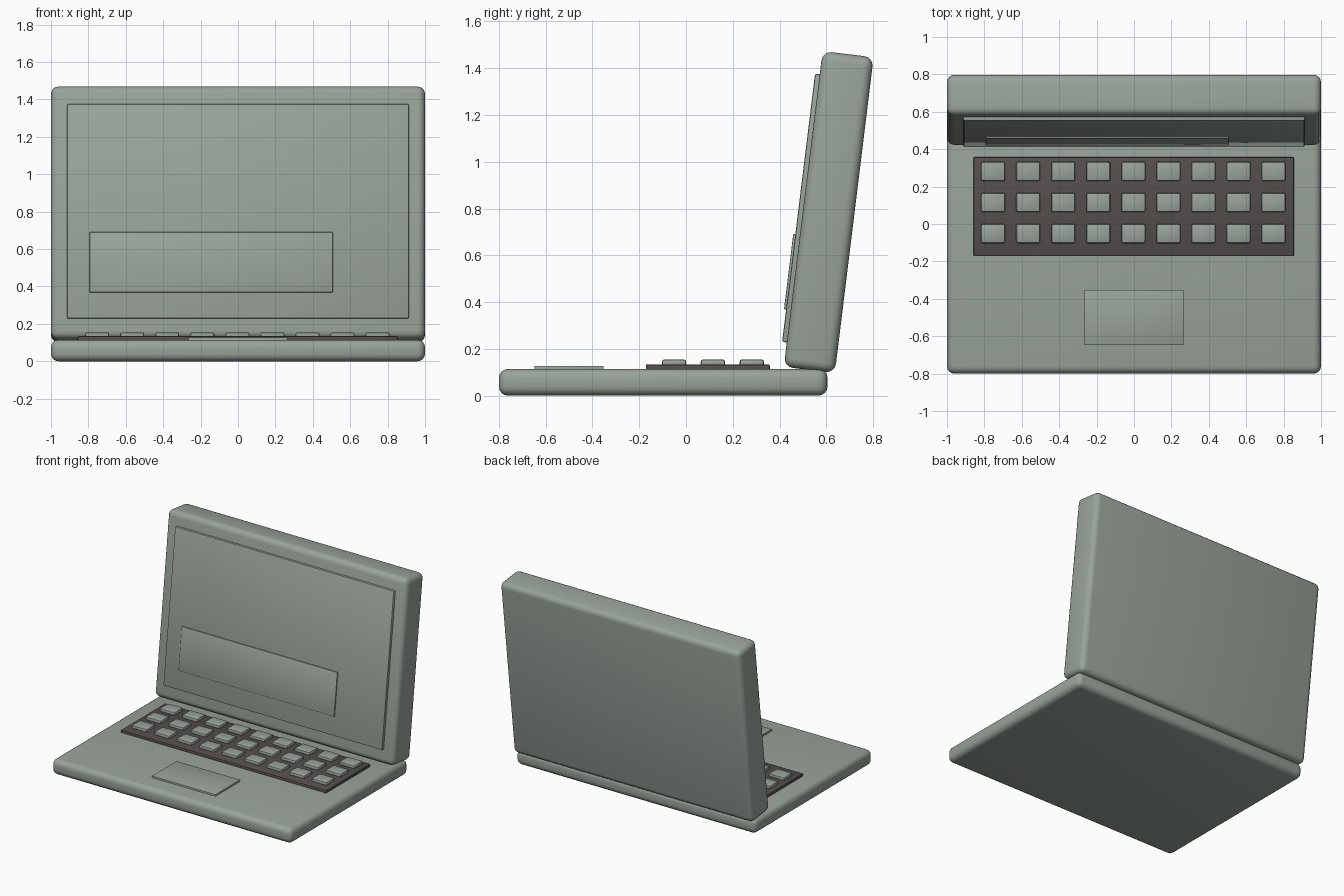
import bpy, math
from mathutils import Vector, Matrix

if "Cube" in bpy.data.objects:
    bpy.data.objects.remove(bpy.data.objects["Cube"])


def material(name, rgb):
    m = bpy.data.materials.new(name)
    m.diffuse_color = (*rgb, 1)
    m.use_nodes = True
    m.node_tree.nodes["Principled BSDF"].inputs["Base Color"].default_value = m.diffuse_color
    return m


SHELL = material("sage grey", (0.32, 0.37, 0.325))
DARK = material("dark brown grey", (0.088, 0.077, 0.073))


def block(name, lo, hi, mat, bevel=0.0, segments=4, matrix=None):
    """Box between two corners, with rounded edges and an optional placement."""
    lo, hi = Vector(lo), Vector(hi)
    bpy.ops.mesh.primitive_cube_add(size=1)
    ob = bpy.context.object
    ob.name = name
    ob.data.transform(Matrix.Translation((lo + hi) / 2) @ Matrix.Diagonal((*(hi - lo), 1)))
    ob.data.materials.append(mat)
    if bevel:
        mod = ob.modifiers.new("rounded edges", 'BEVEL')
        mod.width = bevel
        mod.segments = segments
        bpy.ops.object.modifier_apply(modifier=mod.name)
        bpy.ops.object.shade_smooth_by_angle(angle=math.radians(35))
    if matrix:
        ob.matrix_world = matrix
    return ob


# Base with trackpad and keyboard tray
block("base", (-1, -0.8, 0), (1, 0.605, 0.115), SHELL, 0.04)
block("trackpad", (-0.265, -0.648, 0.10), (0.265, -0.352, 0.128), SHELL, 0.004, 2)
block("keyboard_tray", (-0.858, -0.172, 0.10), (0.855, 0.358, 0.134), DARK, 0.006, 2)

# Keys in three rows of nine
for row in range(3):
    for col in range(9):
        x, y = -0.753 + 0.1874 * col, -0.051 + 0.166 * row
        block("key", (x - 0.064, y - 0.052, 0.125), (x + 0.064, y + 0.052, 0.155), SHELL, 0.01, 2)

# Lid leaning back, built upright around its own centre
lean = Matrix.Translation((0, 0.61, 0.785)) @ Matrix.Rotation(math.radians(-7), 4, 'X')
block("lid", (-1, -0.11, -0.68), (1, 0.11, 0.68), SHELL, 0.04, matrix=lean)
block("screen", (-0.913, -0.13, -0.575), (0.913, -0.09, 0.58), SHELL, 0.008, 2, lean)
block("screen_strip", (-0.793, -0.139, -0.435), (0.507, -0.11, -0.112), SHELL, 0.003, 2, lean)
